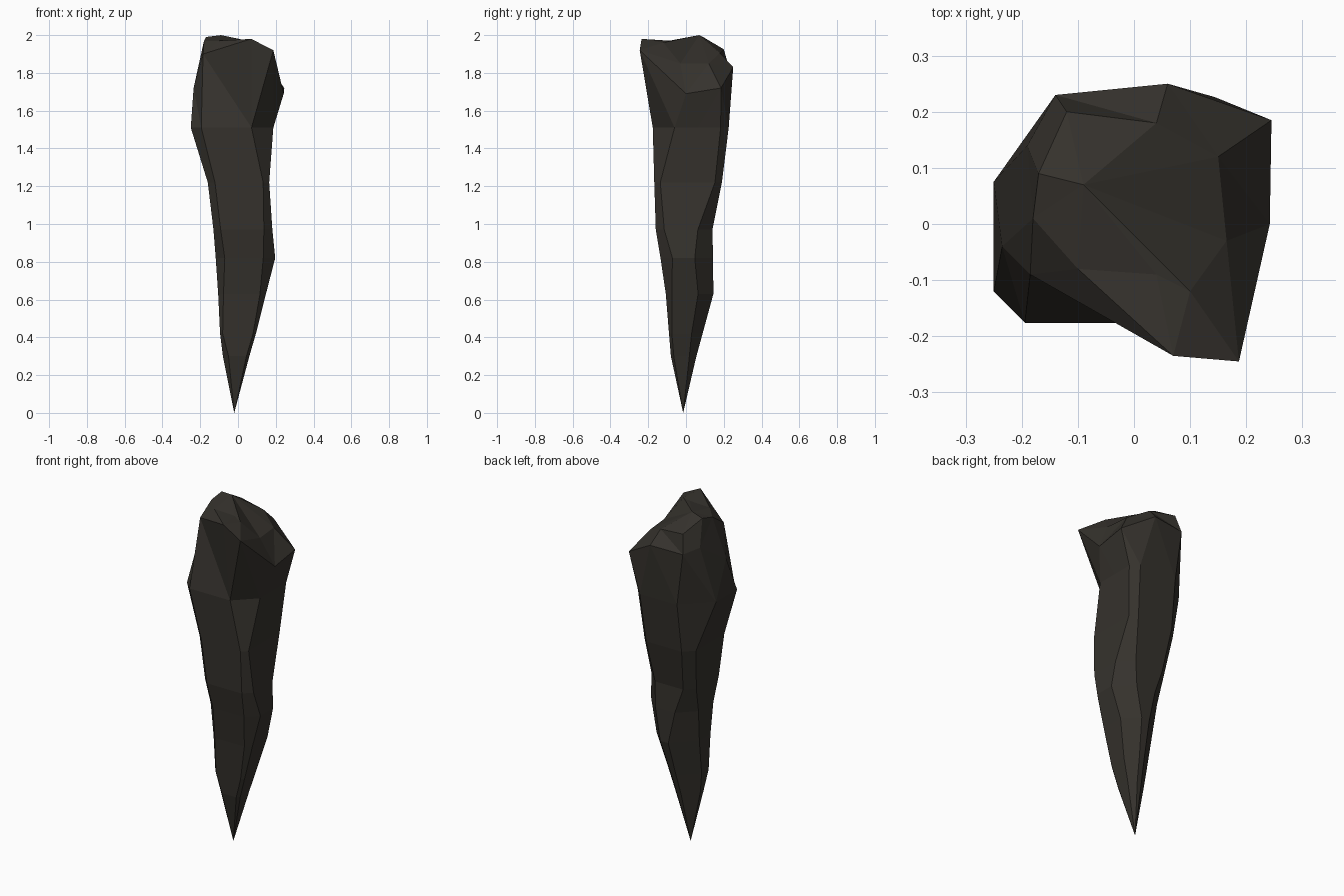
import bpy, bmesh
from math import cos, sin, pi

if "Cube" in bpy.data.objects:
    bpy.data.objects.remove(bpy.data.objects["Cube"])

# Body sections: z, then how far the rock reaches toward
# right, back-right, back, back-left, left, front-left, front, front-right
SECTIONS = [
    (0.30, .060, .055, .055, .043, .080, .092, .080, .088),
    (0.42, .095, .088, .088, .060, .095, .121, .090, .120),
    (0.63, .148, .150, .145, .092, .105, .130, .107, .158),
    (0.82, .197, .172, .143, .120, .118, .145, .135, .190),
    (0.97, .182, .173, .140, .155, .130, .178, .160, .210),
    (1.22, .165, .225, .190, .208, .160, .205, .168, .213),
    (1.51, .187, .262, .226, .230, .250, .262, .176, .175),
]
# Overhanging rim and the crown inside it, both counter-clockwise from back-right
RIM = [(.245, .185, 1.72), (.06, .25, 1.83), (-.14, .23, 1.82), (-.19, .14, 1.84),
       (-.235, -.04, 1.72), (-.185, -.09, 1.90), (.07, -.235, 1.98),
       (.187, -.245, 1.92), (.242, 0, 1.69)]
CROWN = [(.15, .12, 1.85), (.04, .18, 1.905), (-.12, .20, 1.925), (-.17, .09, 1.99),
         (-.18, .01, 1.97), (-.10, -.08, 1.97), (.04, -.09, 1.97),
         (.10, -.12, 1.96), (.165, -.03, 1.85)]


def section(z, *reach):
    """Octagon whose sides lie at the given reaches, right side split once."""
    pts = []
    for i in range(8):
        a, b = i * pi / 4, (i + 1) * pi / 4
        d, e = reach[i], reach[(i + 1) % 8]
        det = sin(b - a)
        pts.append(((d * sin(b) - e * sin(a)) / det,
                    (e * cos(a) - d * cos(b)) / det, z))
    pts.append(tuple((p + q) / 2 for p, q in zip(pts[7], pts[0])))
    return pts


bm = bmesh.new()
rings = [[bm.verts.new(p) for p in ring]
         for ring in [section(*s) for s in SECTIONS] + [RIM, CROWN]]
n = len(RIM)

# Sides, rim and crown slope
for low, high in zip(rings, rings[1:]):
    for i in range(n):
        j = (i + 1) % n
        bm.faces.new((low[i], low[j], high[j], high[i]))

# Pointed tip and top peak
tip = bm.verts.new((-.02, -.015, 0))
peak = bm.verts.new((-.09, .07, 2.0))
for i in range(n):
    j = (i + 1) % n
    bm.faces.new((tip, rings[0][j], rings[0][i]))
    bm.faces.new((peak, rings[-1][i], rings[-1][j]))

bmesh.ops.triangulate(bm, faces=bm.faces[:])
bmesh.ops.recalc_face_normals(bm, faces=bm.faces[:])
mesh = bpy.data.meshes.new("rock_spike")
bm.to_mesh(mesh)
bm.free()

# Dark stone
stone = bpy.data.materials.new("dark_stone")
stone.diffuse_color = (.036, .032, .026, 1)
stone.use_nodes = True
stone.node_tree.nodes["Principled BSDF"].inputs["Base Color"].default_value = stone.diffuse_color
mesh.materials.append(stone)
bpy.context.collection.objects.link(bpy.data.objects.new("rock_spike", mesh))
